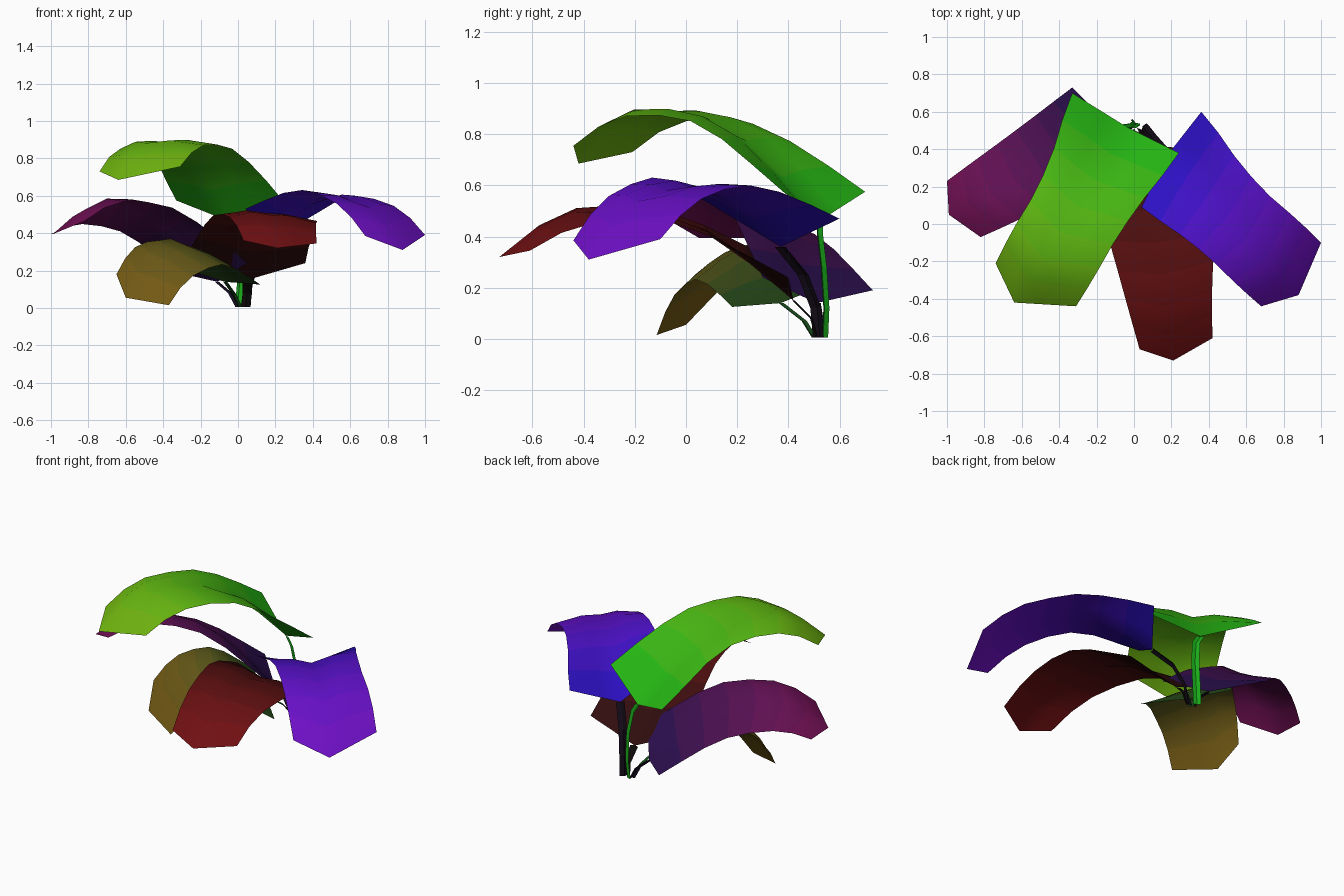
import bpy, bmesh
from mathutils import Vector

if "Cube" in bpy.data.objects:
    bpy.data.objects.remove(bpy.data.objects["Cube"])

# cross-rows of every leaf: position, rise of edge / ridge / rib, edge pinch
ROWS = [(0, 0, 0, 0, 0),
        (.15, .34, .54, .60, .03),
        (.30, .66, .98, 1.07, .10),
        (.45, .85, 1.18, 1.28, .13),
        (.60, .83, 1.17, 1.28, .12),
        (.75, .70, 1.02, 1.10, .06),
        (.88, .42, .61, .65, .02),
        (1, 0, 0, 0, 0)]


def finish(name, bm, colors):
    me = bpy.data.meshes.new(name)
    bm.to_mesh(me)
    bm.free()
    ob = bpy.data.objects.new(name, me)
    bpy.context.collection.objects.link(ob)
    for i, c in enumerate(colors):
        mat = bpy.data.materials.new(f"{name}_color_{i}")
        mat.diffuse_color = (*c, 1)
        mat.use_nodes = True
        mat.node_tree.nodes["Principled BSDF"].inputs["Base Color"].default_value = mat.diffuse_color
        me.materials.append(mat)
    return ob


def leaf(name, base, end, rise, pinch, base_color, tip_color):
    """Arched strip, left edge / ridge / rib / ridge / right edge.
    rise and pinch are (left, right) pairs, colour runs from base to tip."""
    bm = bmesh.new()
    rows, colors = [], []
    mean_rise = sum(rise) / 2
    for t, edge, ridge, rib, squeeze in ROWS:
        left, mid, right = (Vector(a).lerp(Vector(b), t) for a, b in zip(base, end))
        sides = []
        for corner, up, pull in zip((left, right), rise, pinch):
            inward = (mid - corner) * squeeze * pull
            outer = corner + Vector((inward.x, inward.y, edge * up))
            inner = mid.lerp(corner, .4) + Vector((0, 0, ridge * (.7 * up + .3 * mean_rise)))
            sides.append((outer, inner))
        (lo, li), (ro, ri) = sides
        crease = mid + Vector((0, 0, rib * mean_rise))
        rows.append([bm.verts.new(p) for p in (lo, li, crease, ri, ro)])
    for k, (r0, r1) in enumerate(zip(rows, rows[1:])):
        colors.append(Vector(base_color).lerp(Vector(tip_color), k / (len(ROWS) - 2)))
        for i in range(4):
            f = bm.faces.new((r0[i], r1[i], r1[i + 1], r0[i + 1]))
            f.smooth = True
            f.material_index = k
    bm.normal_update()
    if sum(f.normal.z for f in bm.faces) < 0:
        bmesh.ops.reverse_faces(bm, faces=bm.faces[:])
    return finish(name, bm, colors)


def stem(name, path, side, half_width, color):
    """Folded ribbon along a bent path, spread along the side direction."""
    bm = bmesh.new()
    side = Vector((*side, 0)).normalized()
    forward = Vector((side.y, -side.x, 0))
    rows = [[bm.verts.new(Vector(p) + side * half_width * s + forward * half_width * f)
             for s, f in ((-1, -.2), (0, .2), (1, -.2))] for p in path]
    for a, b in zip(rows, rows[1:]):
        for i in range(2):
            bm.faces.new((a[i], b[i], b[i + 1], a[i + 1]))
    return finish(name, bm, [color])


# leaves: base (left, rib, right), end (left, tip, right)
leaf("top_leaf",
     [(-.33, .70, .575), (-.04, .52, .46), (.24, .38, .575)],
     [(-.74, -.21, .73), (-.64, -.42, .685), (-.31, -.44, .755)], (.23, .23), (1.1, .6),
     (.02, .5, .007), (.16, .46, .005))
leaf("right_leaf",
     [(.36, .60, .47), (.18, .37, .36), (.04, .09, .53)],
     [(1.0, -.10, .39), (.88, -.38, .31), (.68, -.44, .385)], (.195, .195), (1, .7),
     (.026, .005, .55), (.16, .005, .57))
leaf("left_leaf",
     [(-.33, .73, .19), (-.11, .51, .14), (.05, .30, .24)],
     [(-1.0, .23, .395), (-.99, .05, .395), (-.82, -.07, .465)], (.15, .23), (.1, .5),
     (.026, .005, .08), (.16, .005, .085))
leaf("front_leaf",
     [(-.27, .38, .29), (.05, .42, .15), (.36, .40, .24)],
     [(.03, -.67, .36), (.21, -.73, .32), (.42, -.61, .345)], (.205, .195), (.1, -.9),
     (.03, .004, .004), (.16, .005, .006))
leaf("low_leaf",
     [(-.26, .52, .20), (-.07, .37, .14), (.12, .18, .125)],
     [(-.65, .12, .18), (-.60, 0, .055), (-.37, -.115, .015)], (.2, .185), (.5, -.5),
     (.02, .07, .01), (.17, .1, .007))

# stems
stem("top_stem", [(0, .54, .005), (.01, .545, .12), (.01, .535, .28), (-.01, .52, .41), (-.04, .52, .46)],
     (.85, -.53), .022, (.01, .4, .01))
stem("right_stem", [(.05, .52, .005), (.06, .51, .12), (.10, .46, .25), (.18, .37, .36)],
     (-.5, -.83), .025, (.006, .003, .008))
stem("front_stem", [(.04, .51, .005), (.05, .49, .08), (.05, .42, .15)],
     (1, 0), .025, (.005, .003, .003))
stem("left_stem", [(0, .52, .005), (-.04, .52, .08), (-.11, .51, .14)],
     (.6, .8), .018, (.01, .005, .02))
stem("low_stem", [(.01, .50, .005), (-.02, .46, .07), (-.07, .37, .14)],
     (.73, -.68), .015, (.008, .07, .01))
